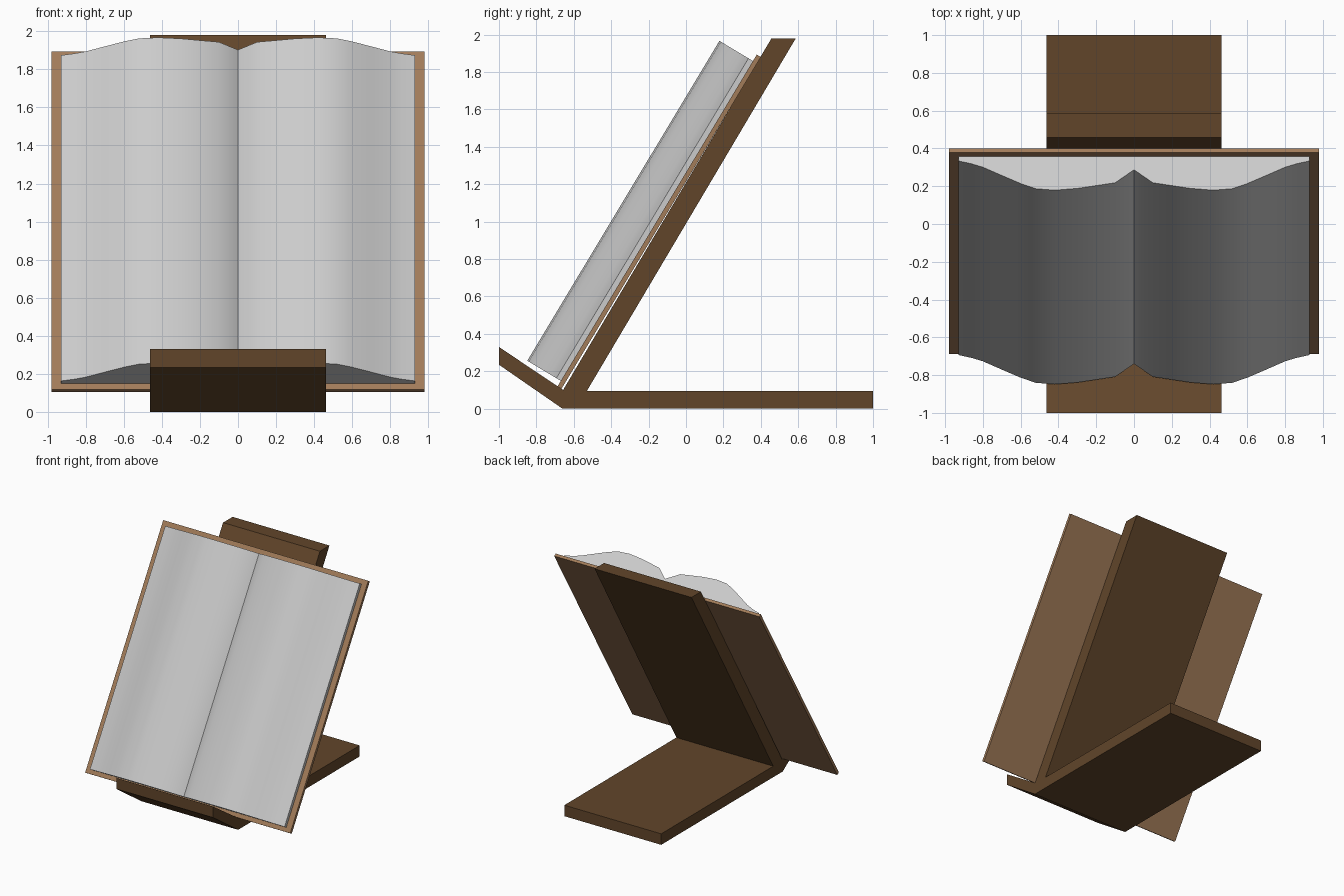
import bpy
import bmesh
import math
from mathutils import Vector

if "Cube" in bpy.data.objects:
    bpy.data.objects.remove(bpy.data.objects["Cube"])


def material(name, rgb):
    m = bpy.data.materials.new(name)
    m.diffuse_color = (*rgb, 1)
    m.use_nodes = True
    m.node_tree.nodes["Principled BSDF"].inputs["Base Color"].default_value = m.diffuse_color
    return m


def prism(name, profile, origin, a, b, sweep, mat=None, smooth=False):
    """Extrude a 2D profile (along axes a and b) by the sweep vector."""
    bm = bmesh.new()
    verts = [bm.verts.new(origin + a * p + b * q) for p, q in profile]
    face = bm.faces.new(verts)
    out = bmesh.ops.extrude_face_region(bm, geom=[face], use_keep_orig=True)
    moved = [g for g in out["geom"] if isinstance(g, bmesh.types.BMVert)]
    bmesh.ops.translate(bm, verts=moved, vec=sweep)
    bmesh.ops.recalc_face_normals(bm, faces=bm.faces)
    me = bpy.data.meshes.new(name)
    bm.to_mesh(me)
    bm.free()
    ob = bpy.data.objects.new(name, me)
    bpy.context.collection.objects.link(ob)
    if mat:
        me.materials.append(mat)
    if smooth:
        bpy.ops.object.select_all(action='DESELECT')
        bpy.context.view_layer.objects.active = ob
        ob.select_set(True)
        bpy.ops.object.shade_smooth_by_angle(angle=math.radians(30))
    return ob


X, Y, Z = Vector((1, 0, 0)), Vector((0, 1, 0)), Vector((0, 0, 1))
dark_wood = material("dark_wood", (0.12, 0.06, 0.023))
leather = material("leather", (0.36, 0.20, 0.10))

# Stand: foot, leaning back rest and front lip as one bent board
stand = [(-0.66, 0), (1, 0), (1, 0.095), (-0.53, 0.095), (0.587, 1.98),
         (0.457, 1.98), (-0.657, 0.1), (-1, 0.33), (-1, 0.235)]
prism("stand", stand, X * -0.463, Y, Z, X * 0.926, dark_wood)

# Book frame: up along the slope, and out towards the reader
tilt = math.radians(59)
up = Vector((0, math.cos(tilt), math.sin(tilt)))
out = Vector((0, -math.sin(tilt), math.cos(tilt)))
corner = Vector((0, -0.666, 0.106))
thick = 0.025

# Cover board
cover = [(-0.98, 0), (0.98, 0), (0.98, thick), (-0.98, thick)]
prism("book_cover", cover, corner, X, out, up * 2.07, leather)

# Open pages: half of the curved section, mirrored about the gutter
half = [(0.1, 0.163), (0.3, 0.198), (0.42, 0.209), (0.52, 0.2), (0.6, 0.168),
        (0.7, 0.118), (0.8, 0.067), (0.86, 0.046), (0.93, 0.028)]
section = [(-0.93, 0), (0.93, 0)] + half[::-1] + [(0, 0.083)]
section += [(-x, h) for x, h in half]
prism("book_pages", section, corner + out * thick + up * 0.035, X, out,
      up * 1.995, smooth=True)
